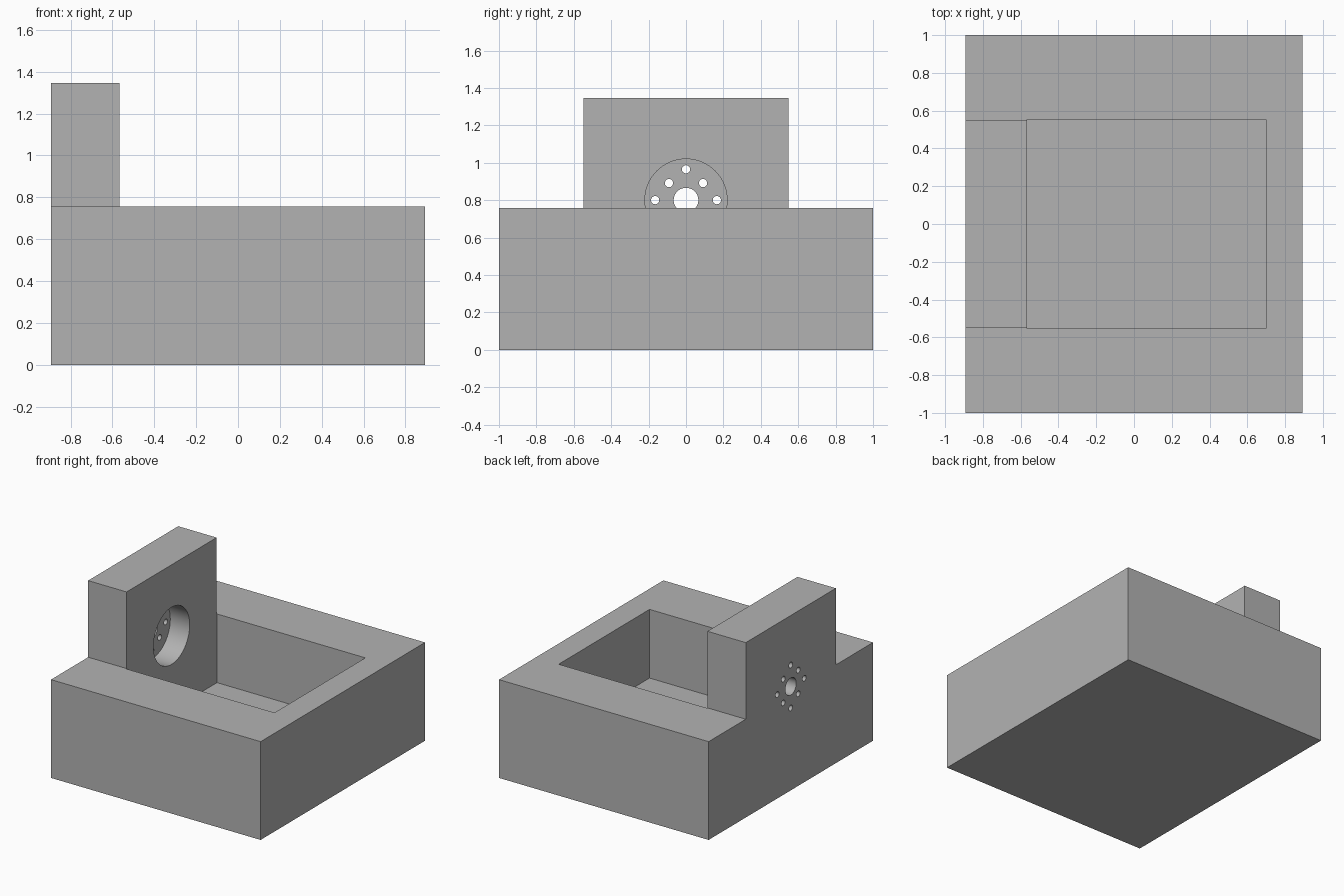
import bpy
import math
from mathutils import Matrix

cube = bpy.data.objects.get("Cube")
if cube:
    bpy.data.objects.remove(cube, do_unlink=True)

grey = bpy.data.materials.new("plain grey")
grey.use_nodes = True
colour = (0.45, 0.45, 0.45, 1)
grey.diffuse_color = colour
grey.node_tree.nodes["Principled BSDF"].inputs["Base Color"].default_value = colour

HALF_X, HALF_Y, TOP = 0.893, 1.0, 0.757
WALL_X, WALL_Y, WALL_TOP = -0.566, 0.548, 1.347
POCKET_X, POCKET_Y, FLOOR = 0.698, 0.553, 0.228
AXIS_Z = 0.8
BORE_DEPTH = 0.165


def box(name, low, high):
    """Box between two opposite corners."""
    bpy.ops.mesh.primitive_cube_add(size=1)
    ob = bpy.context.object
    ob.name = name
    size = [h - l for l, h in zip(low, high)]
    mid = [(h + l) / 2 for l, h in zip(low, high)]
    ob.data.transform(Matrix.Translation(mid) @ Matrix.Diagonal((*size, 1)))
    ob.data.materials.append(grey)
    return ob


def drill(name, radius, x0, x1, y, z, sides):
    """Cylinder running along x."""
    bpy.ops.mesh.primitive_cylinder_add(vertices=sides, radius=radius, depth=x1 - x0)
    ob = bpy.context.object
    ob.name = name
    ob.data.transform(Matrix.Translation(((x0 + x1) / 2, y, z))
                      @ Matrix.Rotation(math.pi / 2, 4, "Y"))
    ob.data.materials.append(grey)
    return ob


def combine(target, tool, operation):
    """Apply a boolean and discard the tool."""
    tool.hide_render = True
    mod = target.modifiers.new(operation, "BOOLEAN")
    mod.operation = operation
    mod.solver = "EXACT"
    mod.object = tool
    bpy.context.view_layer.objects.active = target
    bpy.ops.object.modifier_apply(modifier=mod.name)
    bpy.data.objects.remove(tool, do_unlink=True)


# Open box with a raised mounting wall on one side
housing = box("housing", (-HALF_X, -HALF_Y, 0), (HALF_X, HALF_Y, TOP))
combine(housing, box("pocket_cutter", (WALL_X, -POCKET_Y, FLOOR),
                     (POCKET_X, POCKET_Y, TOP + 0.2)), "DIFFERENCE")
combine(housing, box("mounting_wall", (-HALF_X, -WALL_Y, FLOOR),
                     (WALL_X, WALL_Y, WALL_TOP)), "UNION")

# Wide recess on the inner face and shaft hole right through
combine(housing, drill("recess_cutter", 0.22, WALL_X - BORE_DEPTH, WALL_X + 0.1,
                       0, AXIS_Z, 64), "DIFFERENCE")
combine(housing, drill("shaft_cutter", 0.066, -1, -0.6, 0, AXIS_Z, 40), "DIFFERENCE")

# Eight screw holes, alternating between two spacings
for i in range(8):
    angle = i * math.pi / 4
    reach = 0.129 if i % 2 else 0.165
    combine(housing, drill("screw_cutter", 0.022, -1, -0.6, reach * math.cos(angle),
                           AXIS_Z + reach * math.sin(angle), 24), "DIFFERENCE")

# Smooth bores, sharp edges
bpy.ops.object.select_all(action="DESELECT")
housing.select_set(True)
bpy.context.view_layer.objects.active = housing
bpy.ops.object.shade_smooth_by_angle(angle=math.radians(30))
